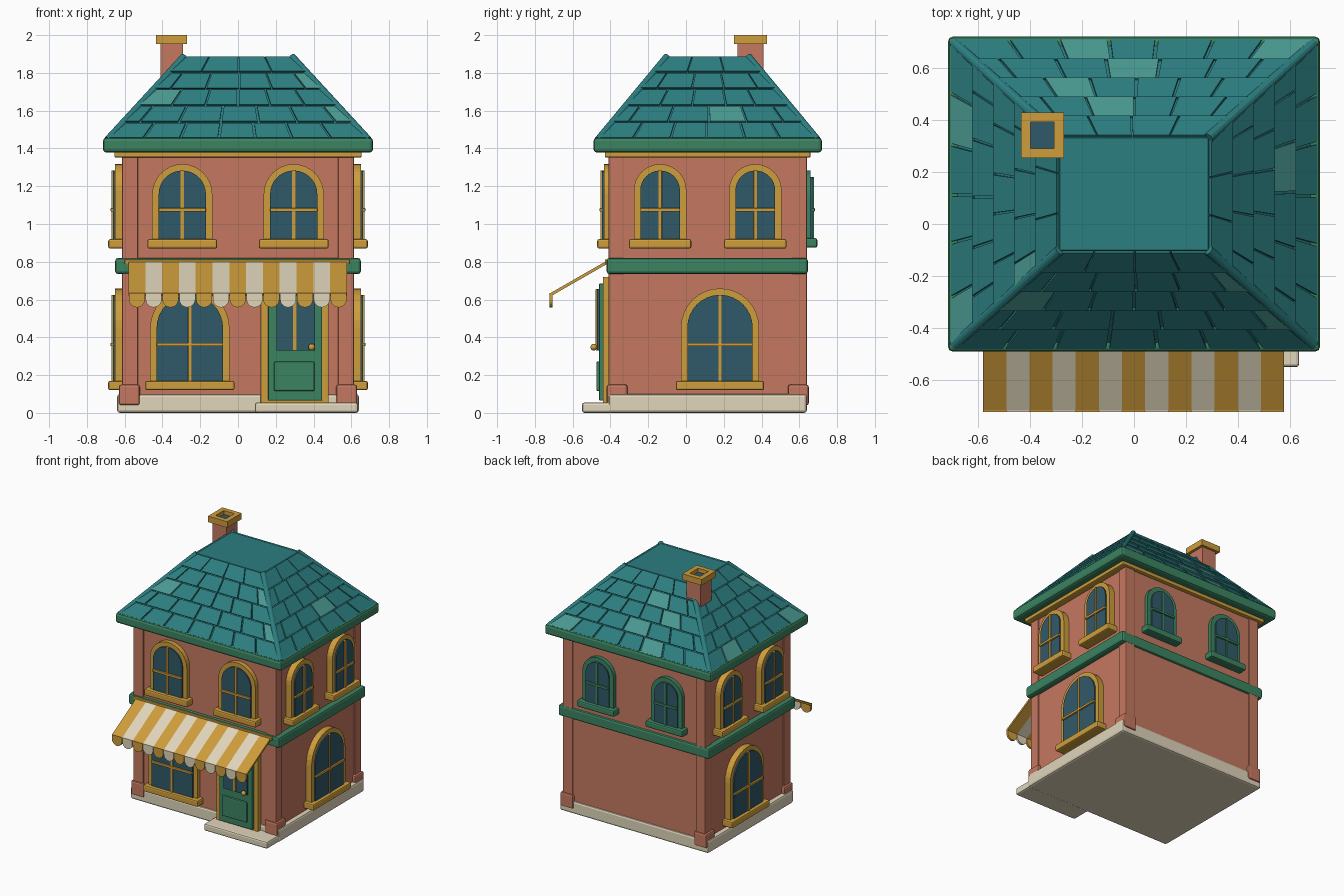
import bpy, bmesh, math, random
from mathutils import Matrix, Vector

if "Cube" in bpy.data.objects:
    bpy.data.objects.remove(bpy.data.objects["Cube"])

random.seed(4)
CY = 0.115  # centre of the building in y


def material(name, rgb):
    m = bpy.data.materials.new(name)
    m.diffuse_color = (*rgb, 1)
    m.use_nodes = True
    m.node_tree.nodes["Principled BSDF"].inputs["Base Color"].default_value = m.diffuse_color
    return m


BRICK = material("brick", (0.56, 0.19, 0.115))
GOLD = material("gold", (0.62, 0.34, 0.045))
GREEN = material("green", (0.045, 0.23, 0.12))
TEAL = material("teal", (0.025, 0.21, 0.22))
LIGHT = material("light_teal", (0.07, 0.32, 0.29))
GLASS = material("glass", (0.03, 0.1, 0.14))
CREAM = material("cream", (0.75, 0.67, 0.5))


def finish(name, bm, mat, M=None):
    bmesh.ops.recalc_face_normals(bm, faces=bm.faces)
    if M is not None:
        bm.transform(M)
    me = bpy.data.meshes.new(name)
    bm.to_mesh(me)
    bm.free()
    me.materials.append(mat)
    ob = bpy.data.objects.new(name, me)
    bpy.context.collection.objects.link(ob)
    return ob


def box(name, x, y, z, mat, bevel=0.0, M=None):
    bm = bmesh.new()
    bmesh.ops.create_cube(bm, size=1)
    bm.transform(Matrix.Translation([(a + b) / 2 for a, b in (x, y, z)])
                 @ Matrix.Diagonal([b - a for a, b in (x, y, z)] + [1]))
    if bevel:
        bmesh.ops.bevel(bm, geom=bm.edges[:], offset=bevel, segments=2, profile=0.5, affect='EDGES')
    return finish(name, bm, mat, M)


def solid(name, verts, faces, vec, mat, M=None):
    """Closed solid from a sheet of faces pushed along vec."""
    n, vec = len(verts), Vector(vec)
    bm = bmesh.new()
    vs = [bm.verts.new(v) for v in verts] + [bm.verts.new(Vector(v) + vec) for v in verts]
    edges = {(f[i - 1], f[i]) for f in faces for i in range(len(f))}
    for f in faces:
        bm.faces.new([vs[i] for i in f])
        bm.faces.new([vs[i + n] for i in reversed(f)])
    for a, b in edges:
        if (b, a) not in edges:
            bm.faces.new([vs[b], vs[a], vs[a + n], vs[b + n]])
    return finish(name, bm, mat, M)


def arch(h, z0, top, y, seg=16):
    arc = [(h * math.cos(math.pi * i / seg), y, top - h + h * math.sin(math.pi * i / seg)) for i in range(seg + 1)]
    return [(h, y, z0)] + arc + [(-h, y, z0)]


def window(name, px, py, ang, h, z0, top, zbar, mat, d):
    """Arched window in local space, outward is -y; h = half width of the opening."""
    M = Matrix.Translation((px, py, 0)) @ Matrix.Rotation(ang, 4, 'Z')
    out, inn = arch(h + 0.034, z0, top + 0.034, 0.02), arch(h, z0, top, 0.02)
    n = len(out)
    solid(name + "_frame", out + inn, [(i, i + 1, n + i + 1, n + i) for i in range(n - 1)],
          (0, -d - 0.02, 0), mat, M)
    solid(name + "_glass", inn, [tuple(range(n))], (0, -d - 0.03, 0), GLASS, M)
    box(name + "_upright", (-0.009, 0.009), (-d - 0.018, 0), (z0, top), mat, 0.003, M)
    box(name + "_crossbar", (-h, h), (-d - 0.022, 0), (zbar - 0.009, zbar + 0.009), mat, 0.003, M)
    box(name + "_sill", (-h - 0.06, h + 0.06), (-d - 0.035, 0.02), (z0 - 0.045, z0 + 0.005), mat, 0.01, M)


# walls, plinth, corner pilasters, bands
box("walls", (-0.605, 0.605), (-0.40, 0.63), (0.005, 1.38), BRICK)
box("plinth", (-0.64, 0.64), (-0.41, 0.64), (0, 0.10), CREAM, 0.015)
box("door_step", (0.09, 0.635), (-0.55, -0.39), (0, 0.055), CREAM, 0.012)
for sx in (-1, 1):
    for sy, label in ((-1, "front"), (1, "back")):
        side = "left" if sx < 0 else "right"
        yo = CY + sy * 0.525
        xs = lambda a, b: tuple(sorted((sx * a, sx * b)))
        box(f"pilaster_{label}_{side}", xs(0.53, 0.613), tuple(sorted((yo, yo - sy * 0.08))), (0.1, 1.38), BRICK, 0.006)
        box(f"pilaster_base_{label}_{side}", xs(0.52, 0.63),
            tuple(sorted((yo + sy * 0.01, yo - sy * 0.10))), (0.04, 0.15), BRICK, 0.012)
box("floor_band", (-0.65, 0.65), (-0.42, 0.645), (0.735, 0.82), GREEN, 0.015)
box("cornice", (-0.655, 0.655), (-0.43, 0.66), (1.352, 1.40), GOLD, 0.008)
box("eave_board", (-0.715, 0.715), (CY - 0.605, CY + 0.605), (1.378, 1.457), GREEN, 0.018)

# windows
for i, s in enumerate((-1, 1)):
    window(f"front_upper_window_{i}", s * 0.295, -0.405, 0, 0.125, 0.915, 1.283, 1.075, GOLD, 0.03)
    window(f"back_upper_window_{i}", s * 0.295, 0.635, math.pi, 0.1, 0.92, 1.25, 1.075, GREEN, 0.025)
    for j, t in enumerate((-1, 1)):
        window(f"side_upper_window_{i}_{j}", s * 0.61, CY + t * 0.252, s * math.pi / 2,
               0.105, 0.915, 1.283, 1.075, GOLD, 0.042)
    window(f"side_lower_window_{i}", s * 0.61, 0.18, s * math.pi / 2, 0.173, 0.165, 0.625, 0.362, GOLD, 0.042)
window("shop_window", -0.255, -0.405, 0, 0.176, 0.165, 0.625, 0.362, GOLD, 0.03)

# door
box("door_frame", (0.12, 0.48), (-0.44, -0.39), (0.05, 0.72), GOLD, 0.006)
box("door", (0.16, 0.445), (-0.46, -0.40), (0.065, 0.685), GREEN, 0.005)
box("door_panel", (0.19, 0.405), (-0.475, -0.44), (0.115, 0.272), GREEN, 0.008)
box("door_glass", (0.205, 0.408), (-0.47, -0.44), (0.33, 0.655), GLASS)
box("door_glass_bar", (0.291, 0.31), (-0.478, -0.44), (0.33, 0.655), GOLD, 0.003)
bm = bmesh.new()
bmesh.ops.create_uvsphere(bm, u_segments=16, v_segments=10, radius=0.018)
bm.transform(Matrix.Translation((0.39, -0.488, 0.348)))
for f in bm.faces:
    f.smooth = True
finish("door_knob", bm, GOLD)

# striped awning with scalloped valance
box("awning_rail", (-0.6, 0.59), (-0.43, -0.40), (0.785, 0.812), GOLD, 0.005)
N, W = 13, 1.157 / 13
for i in range(N):
    x0 = -0.58 + i * W
    mat = CREAM if i % 2 else GOLD
    side = [(x0, -0.415, 0.808), (x0, -0.415, 0.79), (x0, -0.708, 0.622), (x0, -0.722, 0.632)]
    solid(f"awning_stripe_{i}", side, [(0, 1, 2, 3)], (W, 0, 0), mat)
    r = W / 2 - 0.002
    scallop = [(x0 + W / 2 + r * math.cos(a), -0.723, 0.601 + r * math.sin(a))
               for a in (math.pi + math.pi * k / 10 for k in range(11))]
    scallop += [(x0 + W / 2 + r, -0.723, 0.635), (x0 + W / 2 - r, -0.723, 0.635)]
    solid(f"awning_scallop_{i}", scallop, [tuple(range(13))], (0, 0.016, 0), mat)

# roof core
Z0, Z1 = 1.445, 1.885
BX, BY, TX, TY = 0.69, 0.58, 0.285, 0.215
rect = lambda hx, hy, z: [Vector((sx * hx, CY + sy * hy, z)) for sx, sy in ((-1, -1), (1, -1), (1, 1), (-1, 1))]
low, high = rect(BX, BY, Z0), rect(TX, TY, Z1)
bm = bmesh.new()
vs = [bm.verts.new(v) for v in low + high]
for f in [(3, 2, 1, 0), (4, 5, 6, 7)] + [(i, (i + 1) % 4, (i + 1) % 4 + 4, i + 4) for i in range(4)]:
    bm.faces.new([vs[k] for k in f])
finish("roof_core", bm, TEAL)

# roof tiles: each slope has five rows whose joints lean with the hips
for s in range(4):
    a, b, c, d = low[s], low[(s + 1) % 4], high[(s + 1) % 4], high[s]
    nrm = (b - a).cross(d - a).normalized()
    groups = {TEAL: ([], []), LIGHT: ([], [])}

    def point(u, v, lift):
        return a.lerp(d, v).lerp(b.lerp(c, v), u) + nrm * lift

    for row in range(5):
        n = (7, 6, 6, 5, 4)[row] - (s % 2)
        v0, v1 = row / 5, (row + 0.95) / 5
        off = 0.5 if row % 2 else 0
        cuts = [0] + [(k + off + random.uniform(-0.06, 0.06)) / n for k in range(0 if off else 1, n)] + [1]
        for u0, u1 in zip(cuts, cuts[1:]):
            verts, faces = groups[LIGHT if random.random() < 0.1 else TEAL]
            g, k = 0.005, len(verts)
            verts += [point(u0 + g, v0, 0.008), point(u1 - g, v0, 0.008),
                      point(u1 - g, v1, 0), point(u0 + g, v1, 0)]
            faces.append((k, k + 1, k + 2, k + 3))
    for mat, (verts, faces) in groups.items():
        if faces:
            solid(f"{mat.name}_tiles_{s}", verts, faces, nrm * 0.011, mat)

# hip ridges
for i in range(4):
    p, q = low[i], high[i]
    bm = bmesh.new()
    bmesh.ops.create_cone(bm, cap_ends=True, segments=12, radius1=0.02, radius2=0.02, depth=(q - p).length)
    finish(f"hip_ridge_{i}", bm, TEAL,
           Matrix.Translation((p + q) / 2) @ (q - p).to_track_quat('Z', 'Y').to_matrix().to_4x4())

# chimney with hollow cap
box("chimney", (-0.41, -0.29), (0.272, 0.41), (1.5, 1.965), BRICK)
ring = [(-0.352 + sx * hx, 0.341 + sy * hy, 1.953) for hx, hy in ((0.083, 0.088), (0.045, 0.051))
        for sx, sy in ((-1, -1), (1, -1), (1, 1), (-1, 1))]
solid("chimney_cap", ring, [(i, (i + 1) % 4, (i + 1) % 4 + 4, i + 4) for i in range(4)], (0, 0, 0.047), GOLD)
box("chimney_opening", (-0.40, -0.30), (0.285, 0.395), (1.95, 1.97), GLASS)
